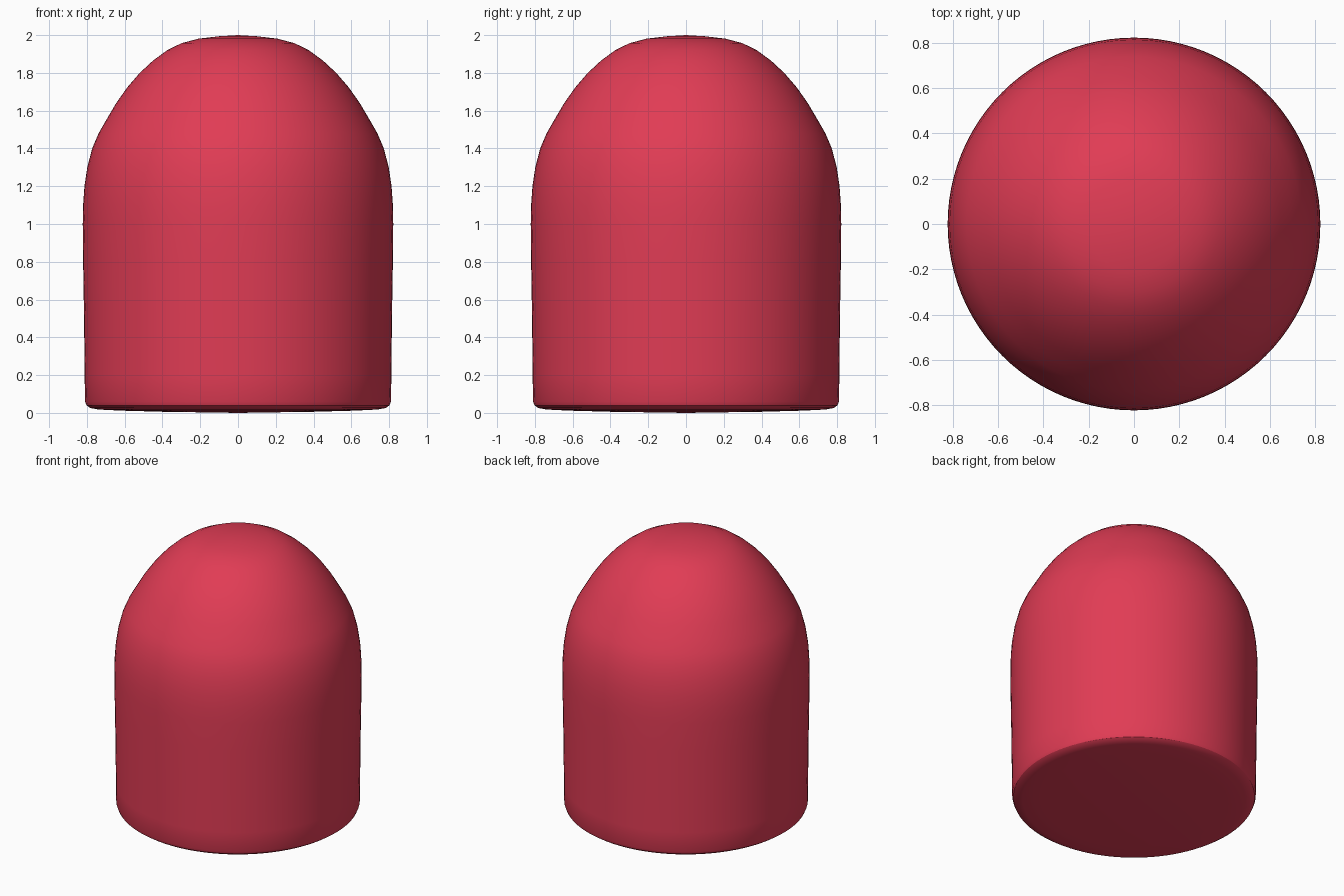
import bpy, bmesh, math

if "Cube" in bpy.data.objects:
    bpy.data.objects.remove(bpy.data.objects["Cube"])

# Half profile of the domed body: (radius, height) from bottom centre to top centre
profile = [
    (0, 0), (0.4, 0.006), (0.62, 0.012), (0.74, 0.018), (0.782, 0.026),
    (0.802, 0.04), (0.81, 0.06), (0.812, 0.2), (0.815, 0.5), (0.82, 0.8),
    (0.822, 1.0), (0.82, 1.1), (0.813, 1.2), (0.798, 1.3), (0.772, 1.4),
    (0.738, 1.48), (0.695, 1.555), (0.645, 1.64), (0.585, 1.725),
    (0.52, 1.80), (0.45, 1.865), (0.375, 1.92), (0.30, 1.957),
    (0.21, 1.981), (0.10, 1.994), (0, 2.0),
]

# Revolve the profile around z
bm = bmesh.new()
verts = [bm.verts.new((r, 0, z)) for r, z in profile]
edges = [bm.edges.new(pair) for pair in zip(verts, verts[1:])]
bmesh.ops.spin(bm, geom=verts + edges, cent=(0, 0, 0), axis=(0, 0, 1),
               angle=math.tau, steps=96, use_merge=True)
bmesh.ops.remove_doubles(bm, verts=bm.verts, dist=0.0005)
bmesh.ops.recalc_face_normals(bm, faces=bm.faces)

mesh = bpy.data.meshes.new("domed_body")
bm.to_mesh(mesh)
bm.free()
body = bpy.data.objects.new("domed_body", mesh)
bpy.context.collection.objects.link(body)

# Smooth shading with a crisp bottom rim
bpy.context.view_layer.objects.active = body
body.select_set(True)
bpy.ops.object.shade_smooth_by_angle(angle=math.radians(30))

# Red finish
red = bpy.data.materials.new("red")
red.diffuse_color = (0.75, 0.045, 0.09, 1)
red.use_nodes = True
red.node_tree.nodes["Principled BSDF"].inputs["Base Color"].default_value = red.diffuse_color
mesh.materials.append(red)
